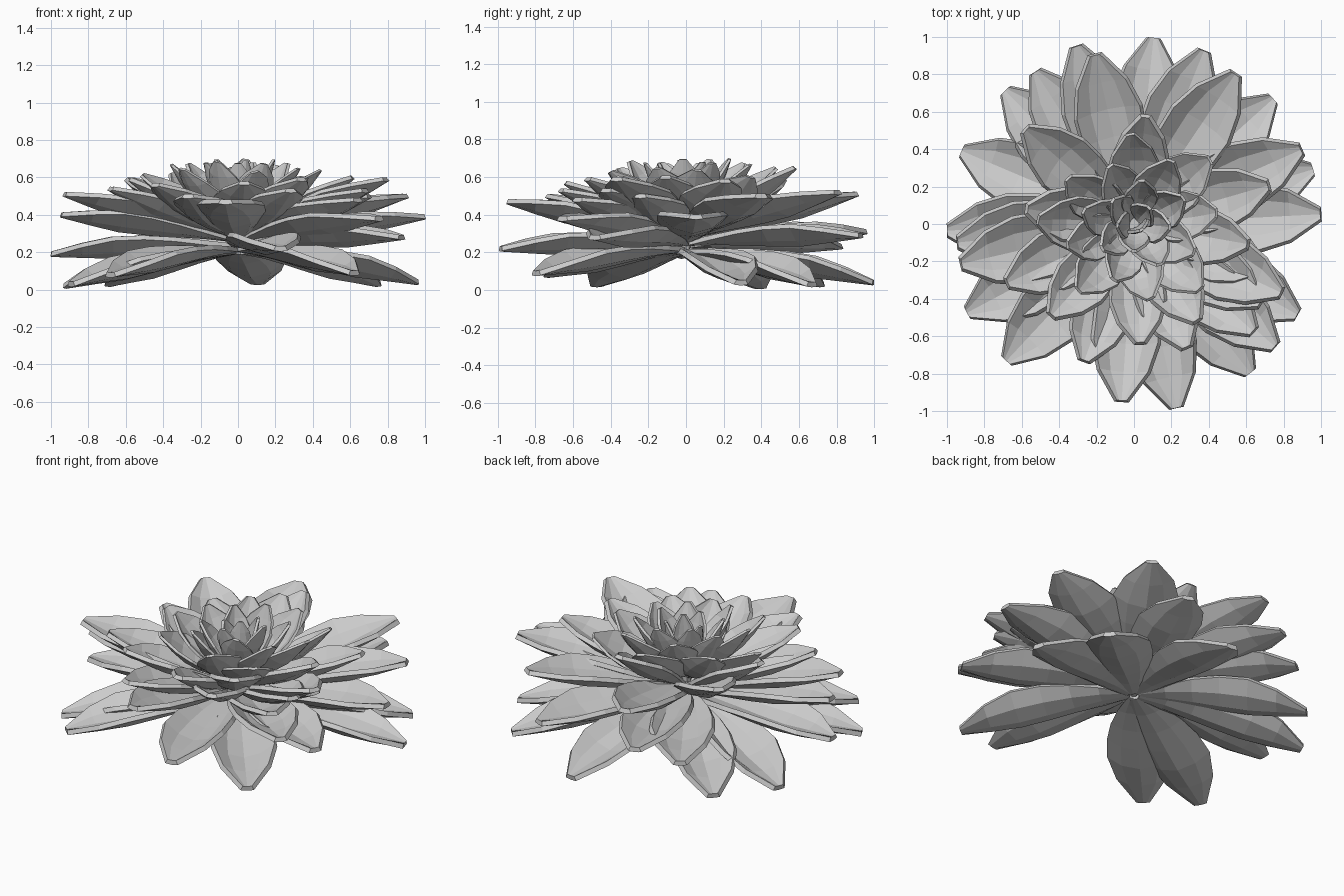
import bpy, math, random
from mathutils import Vector

if "Cube" in bpy.data.objects:
    bpy.data.objects.remove(bpy.data.objects["Cube"])

random.seed(4)

# Outer petals: direction in degrees, tip radius, tip height (low ring, then rising rings)
OUTER = [
    (17, 1.0, .03), (42, 1.0, .02), (84, 1.0, .03), (134, .99, .02), (157, 1.0, .01),
    (182, 1.0, .18), (208, 1.01, .02), (227, 1.0, .07), (283, 1.01, .21), (308, 1.01, .08),
    (331, 1.0, .27), (3, 1.0, .38), (68, 1.0, .28), (108, 1.0, .30), (123, .97, .22),
    (186, .95, .39), (266, .95, .46), (319, 1.0, .37), (24, .98, .49), (193, .95, .50),
    (56, .97, .51), (103, .93, .50),
]
# Middle petals in the same format
MIDDLE = [
    (139, .77, .59), (205, .75, .54), (335, .87, .59), (16, .75, .58), (250, .78, .50),
    (293, .72, .53), (318, .86, .48), (228, .66, .56), (84, .58, .65), (172, .58, .59),
    (273, .64, .57), (350, .62, .60), (303, .62, .59), (328, .80, .53), (341, .74, .50),
]


def petal(name, angle, radius, tip_z, base_z, sag, width, thick, roll=0, segs=6):
    """Cupped, pointed leaf swept along a curved spine and thickened."""
    a = math.radians(angle)
    out = Vector((math.cos(a), math.sin(a), 0))
    side = Vector((-math.sin(a), math.cos(a), 0))
    up = Vector((0, 0, 1))
    p0, p2 = Vector((.03, base_z)), Vector((radius, tip_z))
    p1 = Vector((radius * .5, (base_z + tip_z) / 2 + sag))
    shape = [.18, .54, .80, .96, 1.0, .76, .18]      # half-width profile
    verts, faces = [], []
    for i in range(segs + 1):
        t = i / segs
        p = p0 * (1 - t) ** 2 + p1 * 2 * t * (1 - t) + p2 * t * t
        d = ((p1 - p0) * (1 - t) + (p2 - p1) * t).normalized()
        normal = up * d.x - out * d.y
        across = side * math.cos(roll) + normal * math.sin(roll)
        normal = normal * math.cos(roll) - side * math.sin(roll)
        w = width * .5 * shape[i]
        for s in (-1, -.55, 0, .55, 1):
            lift = width * .26 * (s * s - .5) * shape[i] ** 2
            verts.append(out * p.x + up * p.y + across * (w * s) + normal * lift)
    for i in range(segs):
        for j in range(4):
            k = i * 5 + j
            faces.append((k, k + 1, k + 6, k + 5))
    me = bpy.data.meshes.new(name)
    me.from_pydata([v[:] for v in verts], [], faces)
    ob = bpy.data.objects.new(name, me)
    bpy.context.collection.objects.link(ob)
    m = ob.modifiers.new("thickness", 'SOLIDIFY')
    m.thickness, m.offset = thick, 0
    return ob


# Outer rings: the low petals droop, the higher ones lift
for a, r, z in OUTER:
    petal("outer_petal", a, r, z + .01, .20 + .18 * z, .07 - .12 * z, .36, .028)

# Middle ring
for a, r, z in MIDDLE:
    petal("middle_petal", a, r, z, .29, -.02, .15 + .23 * r, .026)

# Inner bud: golden-angle spiral of shrinking, steeper petals
N = 24
for i in range(N):
    f = i / (N - 1)
    r = .48 * (1 - f) ** .8 + .05
    z = .62 + .06 * min(1, f * 1.6) + random.uniform(-.03, .02)
    petal("inner_petal", 40 + i * 137.5, r, z, .33 + .08 * f, -.07,
          .11 + .36 * r, .016, random.uniform(-.4, .4))

# Hidden core and little stem under the petals
bpy.ops.mesh.primitive_cone_add(vertices=8, radius1=.02, radius2=.04, depth=.2, location=(0, 0, .30))
bpy.context.object.name = "stem_core"
